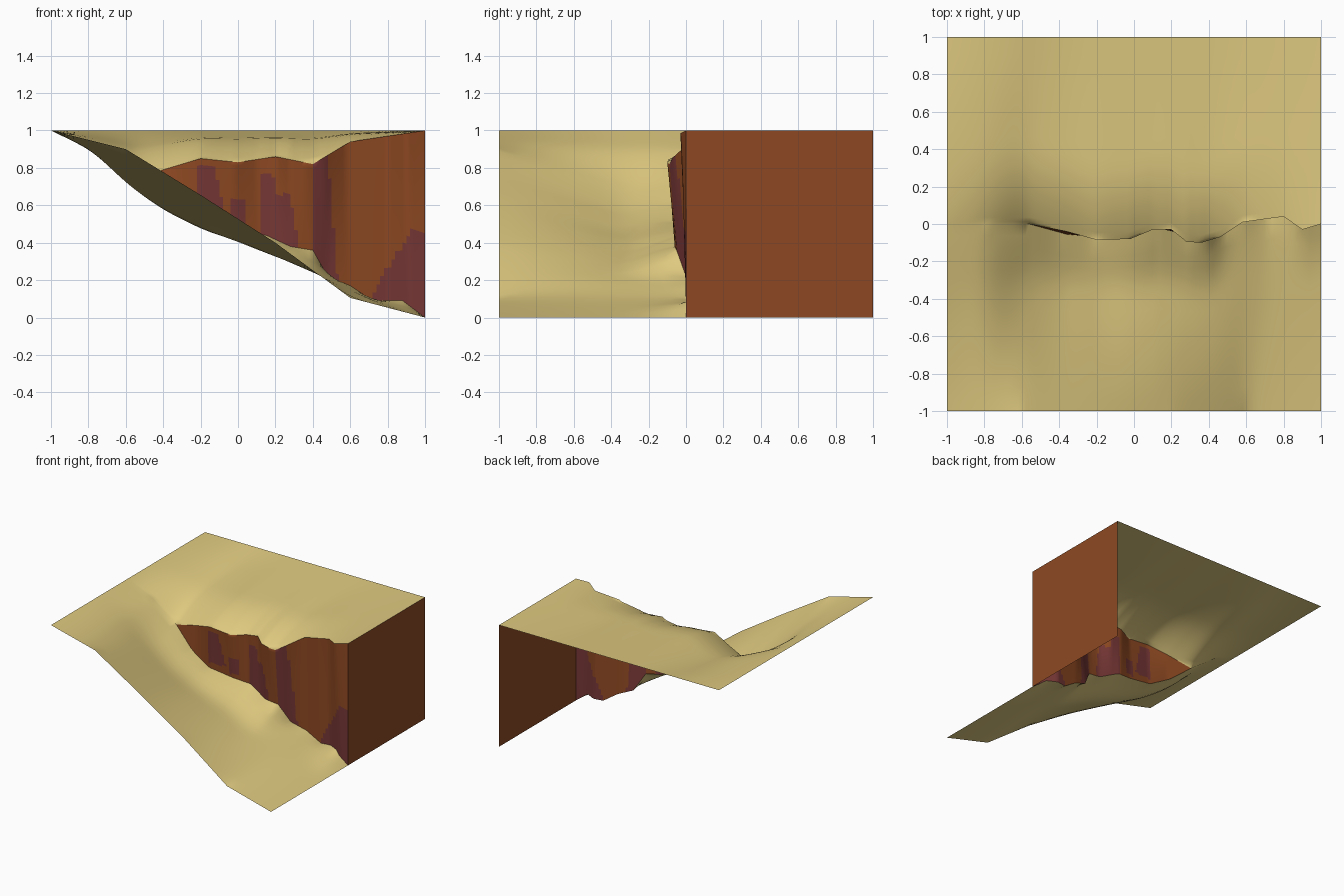
import bpy, bmesh

if "Cube" in bpy.data.objects:
    bpy.data.objects.remove(bpy.data.objects["Cube"])

def material(name, rgb):
    m = bpy.data.materials.new(name)
    m.diffuse_color = (*rgb, 1)
    m.use_nodes = True
    m.node_tree.nodes["Principled BSDF"].inputs["Base Color"].default_value = m.diffuse_color
    return m

SAND = material("sand", (0.74, 0.59, 0.215))
ROCK = material("brown_rock", (0.27, 0.066, 0.016))
DARK = material("maroon_rock", (0.18, 0.038, 0.036))

def lerp_profile(points, x):
    for (x0, v0), (x1, v1) in zip(points, points[1:]):
        if x <= x1 + 1e-6:
            return v0 + (v1 - v0) * (x - x0) / (x1 - x0)
    return points[-1][1]

def clamp(t):
    return min(max(t, 0), 1)

def ease(t):
    t = clamp(t)
    return 0.5 * t + 0.5 * t * t * (3 - 2 * t)

# Profiles along x: front edge, valley floor, cliff foot and cliff lip
FRONT = [(-1, 1), (-.6, .9), (-.2, .655), (.2, .4), (.6, .105), (1, 0)]
VALLEY = [(-1, 1), (-.78, .89), (-.58, .69), (-.4, .56), (-.16, .44), (0, .39), (.5, .2), (.7, .1), (1, 0)]
FOOT_Z = [(-1, 1), (-.78, .9), (-.56, .74), (-.4, .61), (-.22, .51), (.15, .44), (.28, .38), (.4, .36),
          (.48, .22), (.6, .17), (.72, .09), (.88, .09), (1, 0)]
LIP_Z = [(-1, 1), (-.78, .9), (-.56, .74), (-.4, .79), (-.2, .85), (0, .83), (.2, .86), (.4, .82),
         (.6, .94), (1, 1)]
LIP_Y = [(-1, 0), (-.56, 0), (-.36, -.04), (-.2, -.085), (-.02, -.08), (.1, -.03), (.2, -.03), (.28, -.095),
         (.36, -.1), (.46, -.07), (.58, .01), (.8, .04), (.9, -.03), (1, 0)]
FOOT_Y = [(-1, 0), (-.56, 0), (-.36, -.055), (-.2, -.07), (0, -.05), (.12, -.02), (.3, -.06), (.4, -.05),
          (.48, 0), (.6, .03), (.8, .06), (.92, 0), (1, 0)]

NX, LOW, CLIFF, UP = 100, 16, 20, 16

def column(x):
    f, v = lerp_profile(FRONT, x), lerp_profile(VALLEY, x)
    fy, fz = lerp_profile(FOOT_Y, x), lerp_profile(FOOT_Z, x)
    ly, lz = lerp_profile(LIP_Y, x), lerp_profile(LIP_Z, x)
    sag = .4 + .2 * clamp((-.2 - x) / .3)      # share of the plateau drop that is even
    pts = []
    for i in range(LOW):                       # lower slope
        y = -1 + (fy + 1) * i / LOW
        z = f + (v - f) * clamp((y + 1) / .7)
        z += (fz - v) * ease((y - fy + .3) / .3)
        pts.append((x, y, z))
    for i in range(CLIFF):                     # cliff
        t = i / CLIFF
        pts.append((x, fy + (ly - fy) * t, fz + (lz - fz) * t))
    for i in range(UP + 1):                    # plateau: long gentle sag, steeper at the lip
        y = ly + (1 - ly) * (i / UP) ** 1.6
        far = (1 - y) / (1 - ly)
        near = max(0, 1 - (y - ly) / .4)
        pts.append((x, y, 1 - (1 - lz) * (sag * far + (1 - sag) * near ** 2)))
    return pts

# Dark rock patches on the cliff: x from, x to, z from, z to, lean of the sides
PATCHES = [(-.22, -.13, .55, .81, -.25), (-.04, .04, .5, .63, 0), (.12, .19, .38, .76, -.15),
           (.19, .28, .38, .66, -.15), (.4, .48, .2, .87, -.08)]

def is_dark(c):
    for a, b, lo, hi, lean in PATCHES:
        shift = lean * (c.z - hi)
        if a + min(shift, .0) < c.x < b + max(shift, 0) and lo < c.z < hi:
            return True
    return c.x > .7 and c.z < min(.1 + (c.x - .7) * 1.6, .48 - (c.x - .93) * .8)

def finish(name, bm, mats):
    me = bpy.data.meshes.new(name)
    bm.to_mesh(me)
    bm.free()
    for m in mats:
        me.materials.append(m)
    ob = bpy.data.objects.new(name, me)
    bpy.context.collection.objects.link(ob)
    return ob

# Ground sheet with the cliff
bm = bmesh.new()
cols = [[bm.verts.new(p) for p in column(-1 + 2 * i / NX)] for i in range(NX + 1)]
# Soften the sand between its fixed edges so the profile kinks do not show as bands
for step in range(14):
    for rows in (range(1, LOW), range(LOW + CLIFF + 1, LOW + CLIFF + UP)):
        for j in rows:
            z = [c[j].co.z for c in cols]
            for i in range(1, NX):
                cols[i][j].co.z = (z[i - 1] + 2 * z[i] + z[i + 1]) / 4
    if step < 2:
        for c in cols:
            z = [v.co.z for v in c]
            for j in range(1, LOW):
                c[j].co.z = (z[j - 1] + 2 * z[j] + z[j + 1]) / 4
for a, b in zip(cols, cols[1:]):
    for j in range(len(a) - 1):
        face = bm.faces.new((a[j], b[j], b[j + 1], a[j + 1]))
        if LOW <= j < LOW + CLIFF:
            face.material_index = 2 if is_dark(face.calc_center_median()) else 1
bmesh.ops.remove_doubles(bm, verts=bm.verts, dist=1e-4)
terrain = finish("terrain_with_cliff", bm, (SAND, ROCK, DARK))
bpy.context.view_layer.objects.active = terrain
terrain.select_set(True)
bpy.ops.object.shade_smooth_by_angle(angle=0.9)

# Straight rock wall closing the right side under the plateau
bm = bmesh.new()
bm.faces.new([bm.verts.new(p) for p in ((1, 0, 0), (1, 1, 0), (1, 1, 1), (1, 0, 1))])
finish("side_wall", bm, (ROCK,))
